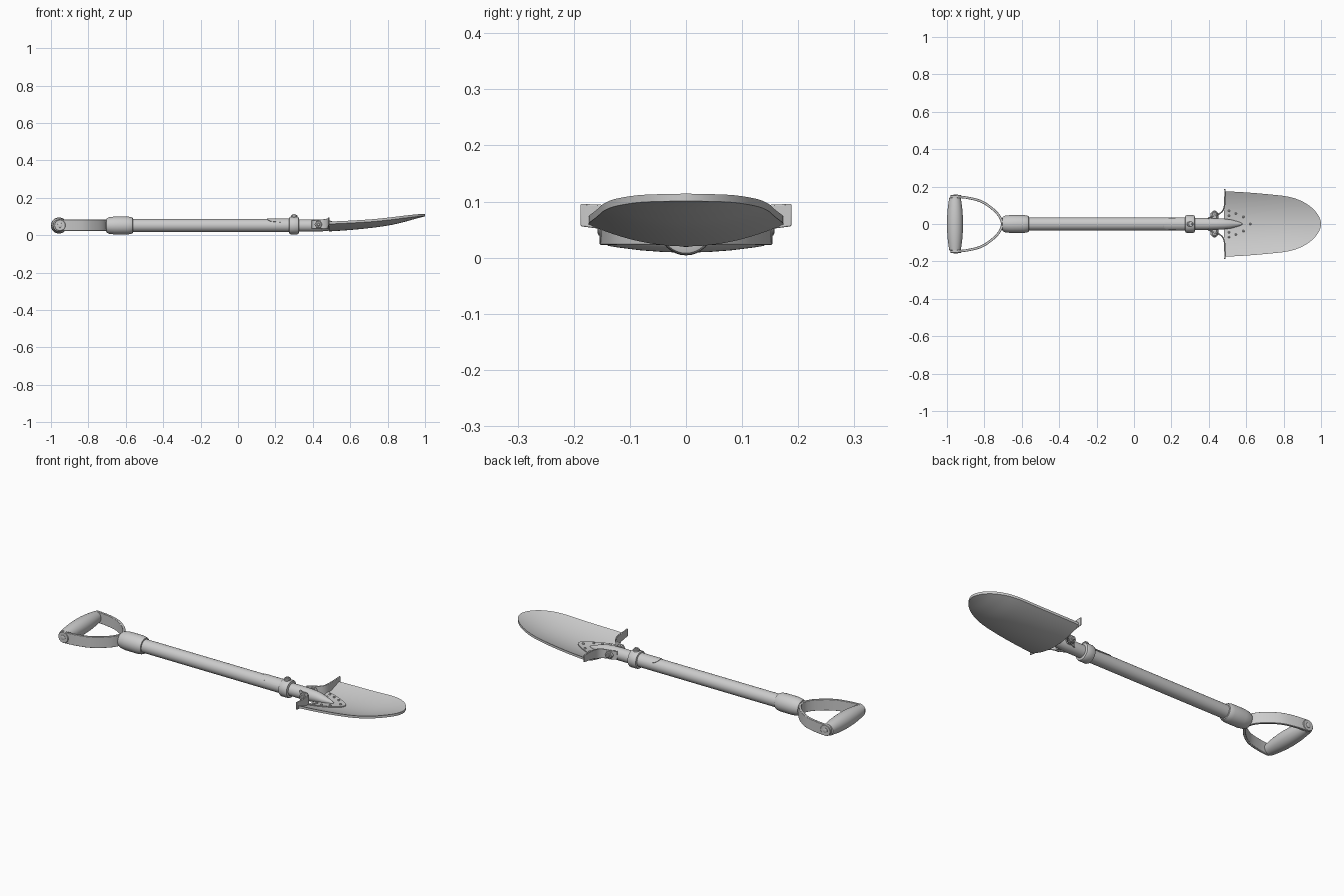
import bpy, bmesh, math
from mathutils import Vector

if "Cube" in bpy.data.objects:
    bpy.data.objects.remove(bpy.data.objects["Cube"])

AX = 0.052  # height of the shaft axis


def finish(name, bm, angle=35, bevel=0):
    bmesh.ops.remove_doubles(bm, verts=bm.verts, dist=1e-5)
    bmesh.ops.recalc_face_normals(bm, faces=bm.faces)
    me = bpy.data.meshes.new(name)
    bm.to_mesh(me)
    bm.free()
    ob = bpy.data.objects.new(name, me)
    bpy.context.collection.objects.link(ob)
    if bevel:
        m = ob.modifiers.new("bevel", 'BEVEL')
        m.width, m.segments, m.limit_method = bevel, 2, 'ANGLE'
    bpy.ops.object.select_all(action='DESELECT')
    bpy.context.view_layer.objects.active = ob
    ob.select_set(True)
    bpy.ops.object.shade_smooth_by_angle(angle=math.radians(angle))
    return ob


def skin(bm, rings, closed=False):
    rings = [[bm.verts.new(p) for p in r] for r in rings]
    n = len(rings[0])
    pairs = list(zip(rings, rings[1:])) + ([(rings[-1], rings[0])] if closed else [])
    for a, b in pairs:
        for i in range(n):
            j = (i + 1) % n
            bm.faces.new((a[i], a[j], b[j], b[i]))
    if not closed:
        bm.faces.new(rings[0])
        bm.faces.new(rings[-1])


def loft(name, secs, axis='x', origin=(0, 0, AX), n=32):
    """Elliptical sections (position, radius a, radius b, lift) along an axis."""
    bm, rings, o = bmesh.new(), [], Vector(origin)
    for t, a, b, lift in secs:
        ring = []
        for i in range(n):
            c, s = a * math.cos(math.tau * i / n), b * math.sin(math.tau * i / n)
            p = {'x': (t, c, s + lift), 'y': (c, t, s + lift), 'z': (c, s, t)}[axis]
            ring.append(o + Vector(p))
        rings.append(ring)
    skin(bm, rings)
    return finish(name, bm)


def lathe(name, prof, axis='x', origin=(0, 0, AX), n=32):
    return loft(name, [(t, r, r, 0) for t, r in prof], axis, origin, n)


def smooth_path(pts, steps=8):
    p = [Vector(q) for q in pts]
    p = [2 * p[0] - p[1]] + p + [2 * p[-1] - p[-2]]
    out = []
    for a, b, c, d in zip(p, p[1:], p[2:], p[3:]):
        for k in range(steps):
            t = k / steps
            out.append(0.5 * (2 * b + (c - a) * t + (2 * a - 5 * b + 4 * c - d) * t * t
                              + (3 * b - a - 3 * c + d) * t ** 3))
    return out + [p[-2]]


def ribbon(name, pts, thick):
    """Upright strap; each point is x, y, centre z, height."""
    path, bm, rings = smooth_path(pts), bmesh.new(), []
    for i, q in enumerate(path):
        d = path[min(i + 1, len(path) - 1)] - path[max(i - 1, 0)]
        nrm = Vector((-d.y, d.x, 0)).normalized() * thick / 2
        c, h = Vector(q[:3]), Vector((0, 0, q[3] / 2))
        rings.append([c + nrm + h, c - nrm + h, c - nrm - h, c + nrm - h])
    skin(bm, rings)
    return finish(name, bm, bevel=0.002)


def interp(table, x):
    for (x0, v0), (x1, v1) in zip(table, table[1:]):
        if x <= x1:
            return v0 + (v1 - v0) * (x - x0) / (x1 - x0)
    return table[-1][1]


SPINE = [(q[0], q[1]) for q in smooth_path(
    [(.485, .02, 0, 0), (.6, .028, 0, 0), (.72, .04, 0, 0), (.82, .055, 0, 0),
     (.9, .074, 0, 0), (.96, .091, 0, 0), (1, .101, 0, 0)])]


def dish(x, y):
    return interp(SPINE, x) + 1.3 * y * y


def dished_plate(name, x0, x1, width, lift, thick, rows, cols=24, bevel=0):
    """Plate following the blade curve, width(x) gives its half width."""
    bm, grid = bmesh.new(), []
    for i in range(rows + 1):
        x = x0 + (x1 - x0) * math.sin(math.pi / 2 * i / rows)
        w = max(width(x), 1e-4)
        ys = [w * (2 * j / cols - 1) for j in range(cols + 1)]
        grid.append([(x, y, dish(x, y) + lift + thick) for y in ys]
                    + [(x, y, dish(x, y) + lift) for y in reversed(ys)])
    n = 2 * (cols + 1)
    vs = [[bm.verts.new(p) for p in r] for r in grid]
    for a, b in zip(vs, vs[1:]):
        for j in range(n):
            k = (j + 1) % n
            bm.faces.new((a[j], a[k], b[k], b[j]))
    for r in (vs[0], vs[-1]):
        for j in range(cols):
            bm.faces.new((r[j], r[j + 1], r[n - 2 - j], r[n - 1 - j]))
    return finish(name, bm, bevel=bevel)


# blade
def blade_width(x):
    side = .174 - .022 * max(0, (x - .485) / .3) ** 1.5
    u = max(0, (x - .78) / .22)
    return side * max(0, 1 - u ** 2.5) ** .55


dished_plate("blade", .487, 1, blade_width, 0, .013, 40)

# reinforcement plate and rivets
PLATE = [(.487, .088), (.52, .08), (.56, .064), (.6, .046), (.63, .028), (.643, .016), (.65, 0)]
dished_plate("reinforcement_plate", .482, .65, lambda x: interp(PLATE, x), .012, .006, 20, 12)
for s in (1, -1):
    for i, (x, y) in enumerate([(.508, .07), (.545, .056), (.585, .038), (.508, .045)]):
        lathe(f"rivet_{i}_{s}", [(-.006, .006), (.003, .006), (.006, .003)], 'z',
              (x, y * s, dish(x, y) + .018), 12)
lathe("tip_rivet", [(-.006, .006), (.003, .006), (.006, .003)], 'z', (.622, 0, dish(.622, 0) + .018), 12)

# shaft, collar and tapering blade socket
lathe("shaft", [(-.6, .035), (.29, .035)])
lathe("collar", [(.272, .036), (.275, .044), (.281, .047), (.318, .047), (.324, .044), (.327, .034)])
loft("blade_socket", [(.3, .033, .033, 0), (.4, .033, .033, 0), (.44, .031, .032, 0),
                      (.485, .028, .028, 0), (.52, .023, .021, -.003), (.55, .015, .014, -.006),
                      (.57, .008, .009, -.008), (.58, .002, .004, -.008)])

# curved tongue plate lying on the shaft
bm = bmesh.new()
rings = []
for x, a in [(.155, 20), (.162, 38), (.175, 52), (.2, 58), (.222, 60), (.228, 64), (.285, 64)]:
    arc = [math.radians(a * (i / 8 - 1)) for i in range(17)]
    rings.append([(x, r * math.sin(t), AX + r * math.cos(t)) for r, ts in
                  ((.038, arc), (.033, arc[::-1])) for t in ts])
skin(bm, rings)
finish("shaft_tongue", bm)

# collar bolt
lathe("collar_bolt", [(.04, .017), (.052, .017), (.056, .014), (.056, .009), (.061, .008)], 'z', (.3, 0, AX), 20)

# foot steps with side bolts
for s in (1, -1):
    ribbon(f"foot_step_{s}", [(.395, .03 * s, .057, .046), (.425, .044 * s, .058, .048),
                              (.455, .054 * s, .06, .05), (.475, .072 * s, .062, .052),
                              (.484, .1 * s, .067, .05), (.486, .145 * s, .072, .044),
                              (.486, .188 * s, .076, .04)], .007)
    lathe(f"step_nut_{s}", [(.03 * s, .021), (.058 * s, .021), (.061 * s, .018)], 'y', (.43, 0, .057), 6)
    lathe(f"step_bolt_{s}", [(.05 * s, .01), (.068 * s, .01), (.071 * s, .006)], 'y', (.43, 0, .057), 16)

# handle ferrule
lathe("handle_ferrule", [(-.705, .03), (-.703, .038), (-.69, .044), (-.66, .048), (-.59, .048),
                         (-.572, .045), (-.563, .041), (-.562, .034)])

# D-shaped strap
half = [(-.955, .147), (-.89, .14), (-.82, .122), (-.765, .088), (-.722, .045)]
pts = [(x, y) for x, y in half] + [(-.705, 0)] + [(x, -y) for x, y in half[::-1]]
ribbon("handle_strap", [(x, y, AX + .001, .06) for x, y in pts], .013)

# strap ends and grip pins
for s in (1, -1):
    lathe(f"strap_end_{s}", [(.14 * s, .03), (.152 * s, .03), (.154 * s, .028)], 'y', (-.952, 0, AX + .001), 32)
    lathe(f"grip_pin_{s}", [(.15 * s, .014), (.156 * s, .013), (.158 * s, .008)], 'y', (-.952, 0, AX + .001), 20)

# barrel grip
grip = [(.141, .027), (.139, .031), (.12, .034), (.08, .039), (.04, .042)]
lathe("hand_grip", [(-y, r) for y, r in grip] + [(0, .043)] + grip[::-1], 'y', (-.957, 0, AX), 32)
